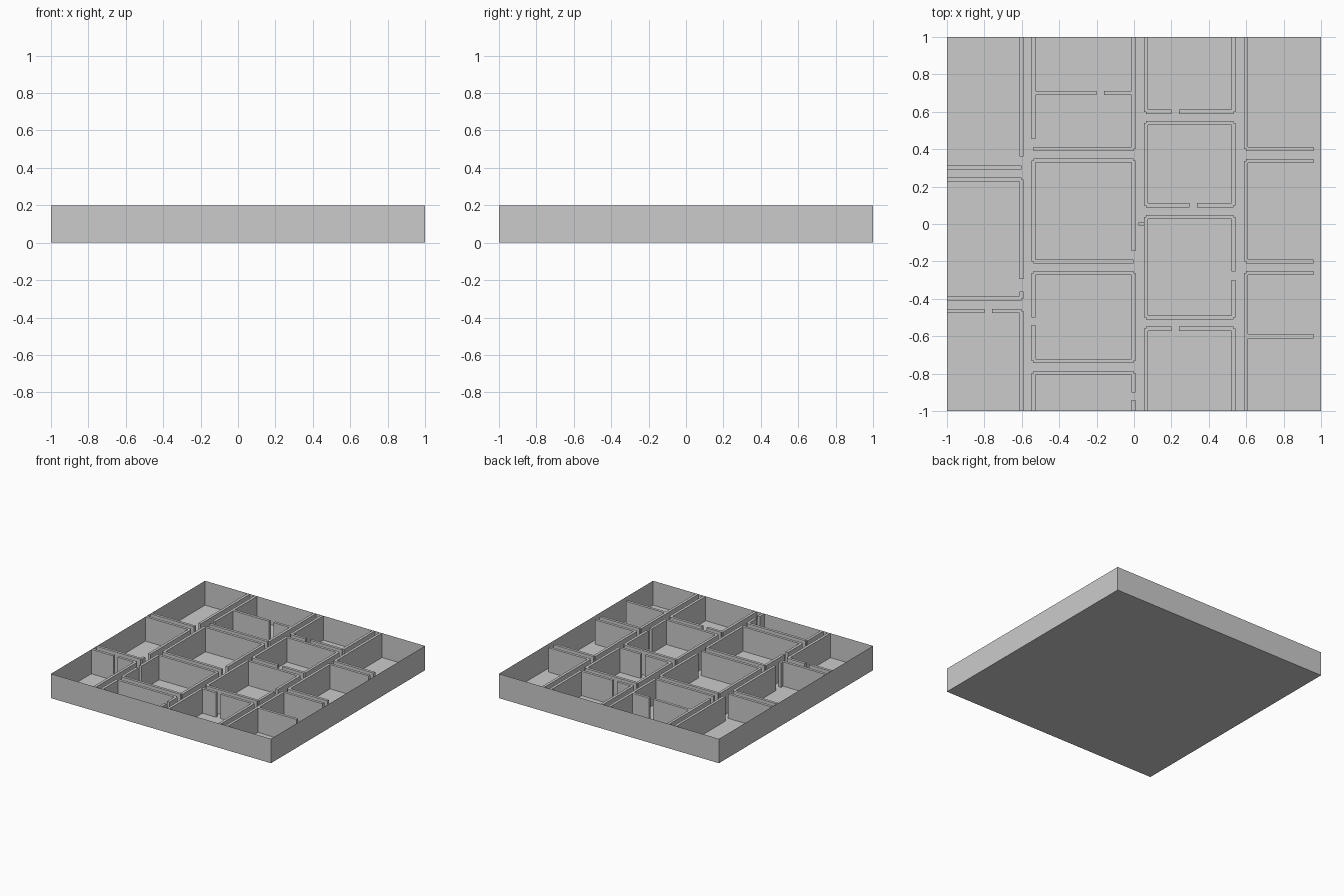
import bpy, bmesh

if "Cube" in bpy.data.objects:
    bpy.data.objects.remove(bpy.data.objects["Cube"])

H = 0.2      # wall height
T = 0.022    # partition thickness


def finish(name, bm):
    mesh = bpy.data.meshes.new(name)
    bm.to_mesh(mesh)
    bm.free()
    ob = bpy.data.objects.new(name, mesh)
    bpy.context.collection.objects.link(ob)
    return ob


def add_box(bm, x0, x1, y0, y1, z0, z1):
    vs = bmesh.ops.create_cube(bm, size=1)["verts"]
    for v in vs:
        v.co.x = x1 if v.co.x > 0 else x0
        v.co.y = y1 if v.co.y > 0 else y0
        v.co.z = z1 if v.co.z > 0 else z0


# Outer tray: floor and four sheet-thin sides, open on top
bm = bmesh.new()
add_box(bm, -1, 1, -1, 1, 0, H)
top = [f for f in bm.faces if f.normal.z > 0.5 or all(v.co.z > 0.1 for v in f.verts)]
bmesh.ops.delete(bm, geom=top, context='FACES')
finish("floor_and_outer_walls", bm)

# Walls running along y: x -> spans of y
along_y = {
    -0.602: [(0.36, 1), (-0.295, 0.237), (-0.397, -0.36), (-1, -0.465)],
    -0.537: [(0.455, 1), (-0.2, 0.34), (-0.5, -0.262), (-0.732, -0.54), (-1, -0.797)],
    -0.002: [(0.4, 1), (-0.145, 0.34), (-0.732, -0.262), (-0.9, -0.797), (-1, -0.94)],
    0.065: [(0.6, 1), (0.1, 0.54), (-0.5, 0.037), (-1, -0.56)],
    0.532: [(0.6, 1), (0.1, 0.54), (-0.255, 0.037), (-0.5, -0.3), (-1, -0.56)],
    0.598: [(0.4, 1), (-0.2, 0.337), (-1, -0.262)],
}
bm = bmesh.new()
for x, spans in along_y.items():
    for a, b in spans:
        add_box(bm, x - T / 2, x + T / 2, a, b, 0, H)
finish("lengthwise_walls", bm)

# Walls running along x, grouped by column of rooms: (y, spans of x)
L, M, C, R = (-1, -0.602), (-0.537, -0.002), (0.065, 0.532), (0.598, 0.96)
along_x = [(y, [L]) for y in (0.302, 0.237, -0.397)]
along_x += [(y, [M]) for y in (0.4, 0.34, -0.2, -0.262, -0.732, -0.797)]
along_x += [(y, [C]) for y in (0.54, 0.037, -0.5)]
along_x += [(y, [R]) for y in (0.4, 0.337, -0.2, -0.262, -0.6)]
# the ones with doorways
along_x += [
    (-0.465, [(L[0], -0.8), (-0.76, L[1])]),
    (0.7, [(M[0], -0.2), (-0.16, M[1])]),
    (0.6, [(C[0], 0.2), (0.24, C[1])]),
    (0.1, [(C[0], 0.297), (0.337, C[1])]),
    (-0.56, [(C[0], 0.2), (0.24, C[1])]),
]
bm = bmesh.new()
for y, spans in along_x:
    for a, b in spans:
        add_box(bm, a, b, y - T / 2, y + T / 2, 0, H)
finish("crosswise_walls", bm)

# Tiny block standing in the central corridor
bm = bmesh.new()
add_box(bm, 0.025, 0.055, -0.008, 0.008, 0, 0.03)
finish("corridor_marker", bm)
